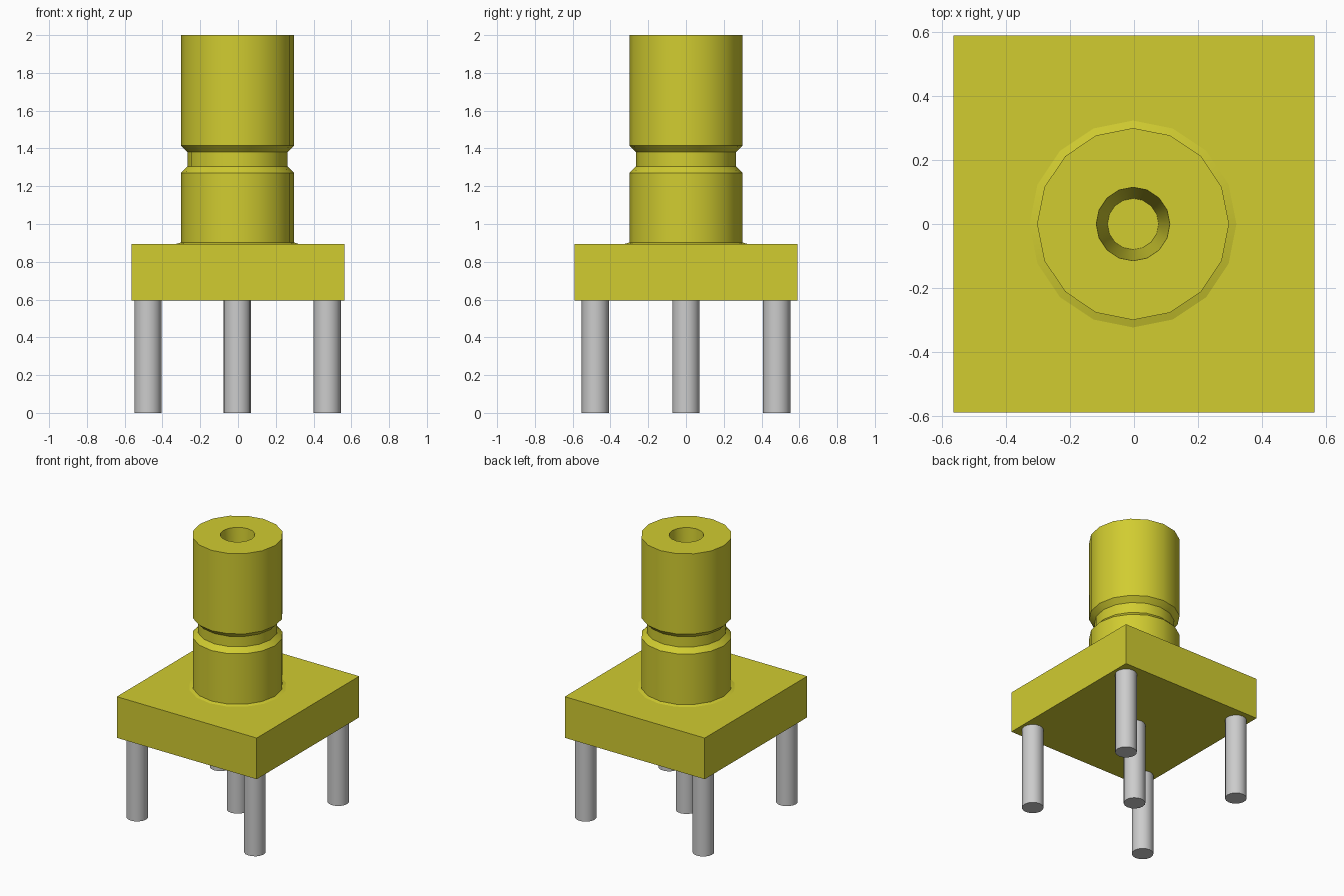
import bpy, bmesh, math

if "Cube" in bpy.data.objects:
    bpy.data.objects.remove(bpy.data.objects["Cube"], do_unlink=True)


def material(name, color):
    m = bpy.data.materials.new(name)
    m.use_nodes = True
    m.diffuse_color = color
    m.node_tree.nodes["Principled BSDF"].inputs["Base Color"].default_value = color
    return m


GOLD = material("gold yellow", (0.638, 0.604, 0.030, 1))
GREY = material("pin grey", (0.604, 0.604, 0.604, 1))


def add_object(name, bm, mat):
    bmesh.ops.recalc_face_normals(bm, faces=bm.faces)
    mesh = bpy.data.meshes.new(name)
    bm.to_mesh(mesh)
    bm.free()
    mesh.materials.append(mat)
    ob = bpy.data.objects.new(name, mesh)
    bpy.context.collection.objects.link(ob)
    return ob


def lathe(name, profile, mat, center=(0, 0), sides=16):
    """Revolve (radius, z) points about a vertical axis and cap both ends."""
    bm = bmesh.new()
    rings = []
    for r, z in profile:
        angles = [2 * math.pi * i / sides for i in range(sides)]
        rings.append([bm.verts.new((center[0] + r * math.cos(a),
                                    center[1] + r * math.sin(a), z)) for a in angles])
    for low, high in zip(rings, rings[1:]):
        for i in range(sides):
            j = (i + 1) % sides
            bm.faces.new((low[i], low[j], high[j], high[i]))
    bm.faces.new(rings[0])
    bm.faces.new(rings[-1])
    ob = add_object(name, bm, mat)
    bpy.ops.object.select_all(action="DESELECT")
    ob.select_set(True)
    bpy.context.view_layer.objects.active = ob
    bpy.ops.object.shade_smooth_by_angle(angle=math.radians(30))
    return ob


# Rectangular base block
bm = bmesh.new()
bmesh.ops.create_cube(bm, size=1)
for v in bm.verts:
    v.co = (v.co.x * 1.128, v.co.y * 1.18, 0.745 + v.co.z * 0.30)
add_object("base_block", bm, GOLD)

# Barrel with a foot flare, a chamfered groove and a tapered blind bore
lathe("barrel", [
    (0.33, 0.893), (0.30, 0.902), (0.30, 1.27), (0.265, 1.305),
    (0.265, 1.38), (0.30, 1.415), (0.30, 2.0),
    (0.115, 2.0), (0.08, 1.40),
], GOLD, center=(-0.003, 0))

# Four corner pins and one centre pin
pins = {
    "front_right_pin": (-0.477, -0.48), "front_left_pin": (0.472, -0.48),
    "back_right_pin": (-0.477, 0.48), "back_left_pin": (0.472, 0.48),
    "centre_pin": (-0.004, 0),
}
for name, center in pins.items():
    lathe(name, [(0.072, 0), (0.072, 0.60)], GREY, center)
